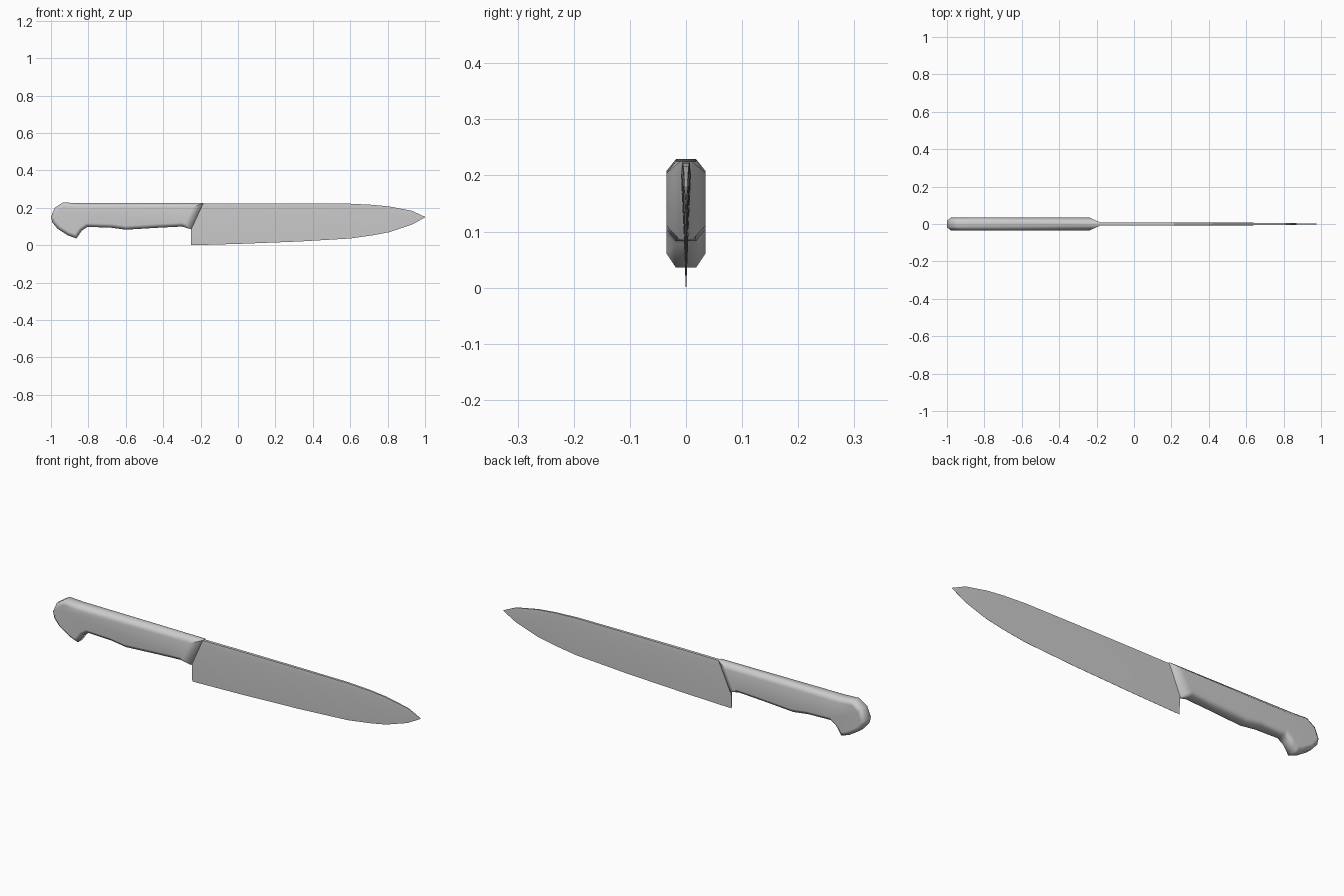
import bpy, bmesh, math
from mathutils import Vector

cube = bpy.data.objects.get("Cube")
if cube:
    bpy.data.objects.remove(cube, do_unlink=True)

grey = bpy.data.materials.new("light_grey")
grey.use_nodes = True
colour = (0.6, 0.6, 0.6, 1)
grey.diffuse_color = colour
grey.node_tree.nodes["Principled BSDF"].inputs["Base Color"].default_value = colour


def loft(name, rings, smooth_angle):
    """Bridge equal-length rings of points and cap both ends."""
    bm = bmesh.new()
    loops = [[bm.verts.new(p) for p in ring] for ring in rings]
    n = len(loops[0])
    for a, b in zip(loops, loops[1:]):
        for i in range(n):
            j = (i + 1) % n
            bm.faces.new((a[i], a[j], b[j], b[i]))
    bm.faces.new(loops[0])
    bm.faces.new(loops[-1])
    bmesh.ops.recalc_face_normals(bm, faces=bm.faces[:])
    mesh = bpy.data.meshes.new(name)
    bm.to_mesh(mesh)
    bm.free()
    obj = bpy.data.objects.new(name, mesh)
    bpy.context.collection.objects.link(obj)
    mesh.materials.append(grey)
    bpy.ops.object.select_all(action='DESELECT')
    obj.select_set(True)
    bpy.context.view_layer.objects.active = obj
    bpy.ops.object.shade_smooth_by_angle(angle=math.radians(smooth_angle))
    return obj


def inset(points, distance):
    """Move each outline point inward by a mitred distance."""
    result = []
    for i, p in enumerate(points):
        d1 = (p - points[i - 1]).normalized()
        d2 = (points[(i + 1) % len(points)] - p).normalized()
        n1, n2 = Vector((-d1.y, d1.x)), Vector((-d2.y, d2.x))
        result.append(p + (n1 + n2) * distance / (1 + n1.dot(n2)))
    return result


# Handle: hooked side outline, chamfered all round, tapered at the blade end
outline = [Vector(p) for p in (
    (-.185, .225), (-.86, .225), (-.935, .229), (-.98, .2), (-1, .152),
    (-.993, .122), (-.965, .088), (-.91, .053), (-.864, .036),
    (-.835, .078), (-.805, .098), (-.68, .094), (-.6, .083),
    (-.42, .094), (-.3, .1), (-.25, .085))]
face = inset(outline, .021)
front = (0, len(outline) - 1)
for i in front:
    face[i].x -= .022


def handle_ring(points, y, neck):
    return [(p.x, neck if i in front else y, p.y) for i, p in enumerate(points)]


handle = loft("handle", [
    handle_ring(face, -.035, -.035), handle_ring(outline, -.018, -.011),
    handle_ring(outline, .018, .011), handle_ring(face, .035, .035)], 60)
handle.modifiers.new("weighted_normals", 'WEIGHTED_NORMAL').keep_sharp = True

# Blade: x, spine height, ridge height, edge height, half thickness
stations = (
    (-.25, .222, .2, 0, .009), (0, .223, .2, .007, .009),
    (.33, .223, .2, .02, .008), (.6, .222, .198, .036, .007),
    (.72, .216, .19, .053, .006), (.81, .207, .182, .07, .005),
    (.93, .184, .168, .11, .003), (1, .152, .151, .149, .0004))
sections = []
for x, spine, ridge, edge, t in stations:
    sections.append([(x, -t * .8, spine), (x, -t, ridge), (x, -.0004, edge),
                     (x, .0004, edge), (x, t, ridge), (x, t * .8, spine)])
loft("blade", sections, 20)
